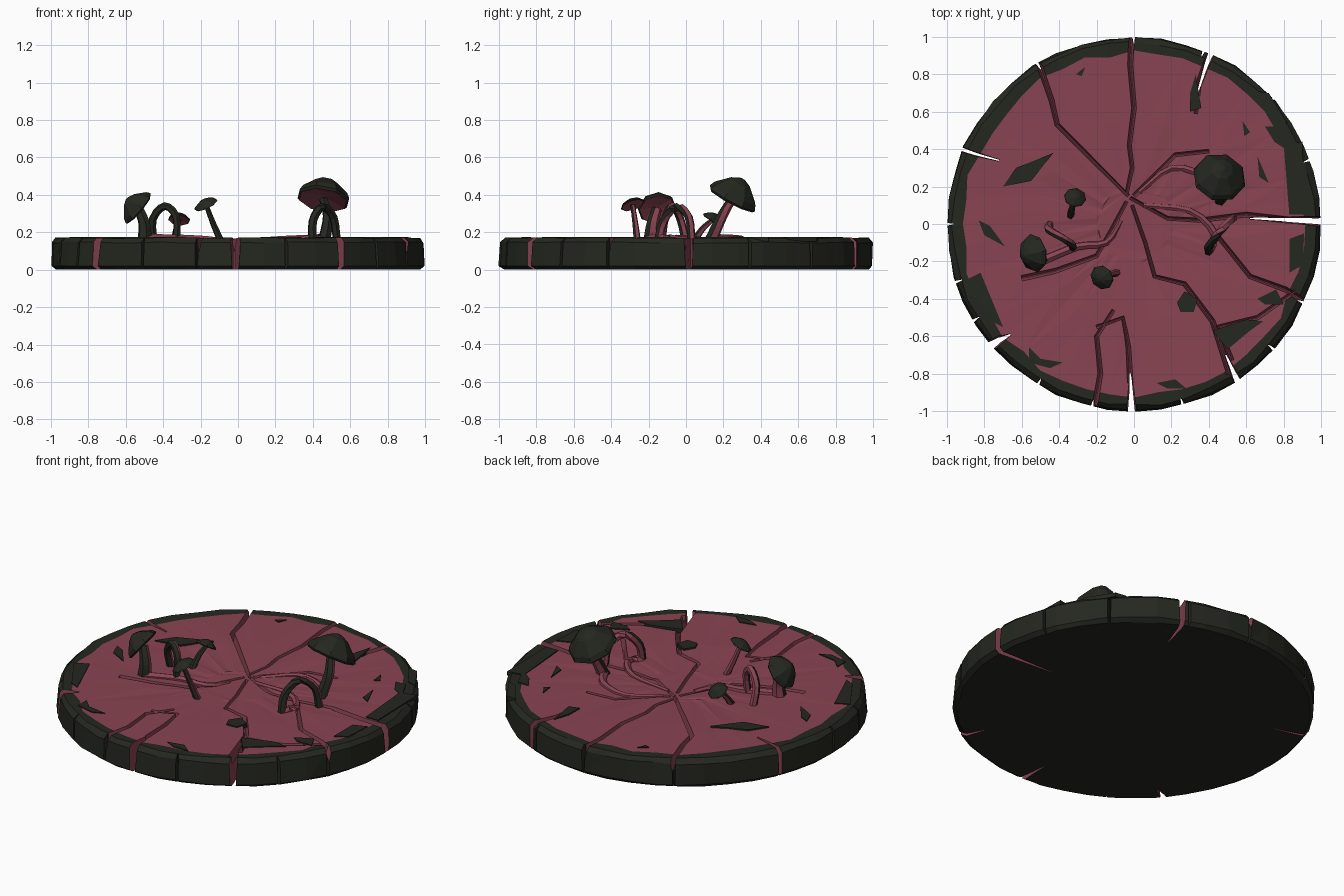
import bpy, bmesh, math, random
from mathutils import Vector

if "Cube" in bpy.data.objects:
    bpy.data.objects.remove(bpy.data.objects["Cube"])

random.seed(4)
TOP = 0.17


def material(name, rgb):
    m = bpy.data.materials.new(name)
    m.diffuse_color = (*rgb, 1)
    m.use_nodes = True
    m.node_tree.nodes["Principled BSDF"].inputs["Base Color"].default_value = m.diffuse_color
    return m


RED = material("red_flesh", (0.25, 0.058, 0.085))
DARK = material("dark_bark", (0.018, 0.02, 0.014))


def make(name, verts, faces, mats, slots=None):
    me = bpy.data.meshes.new(name)
    me.from_pydata([tuple(v) for v in verts], [], faces)
    for m in mats:
        me.materials.append(m)
    for p, s in zip(me.polygons, slots or [0] * len(faces)):
        p.material_index = s
    bm = bmesh.new()
    bm.from_mesh(me)
    bmesh.ops.recalc_face_normals(bm, faces=bm.faces)
    bm.to_mesh(me)
    bm.free()
    ob = bpy.data.objects.new(name, me)
    bpy.context.collection.objects.link(ob)
    return ob


def sweep(n_rings, k, cap_faces=True):
    """Faces joining n_rings consecutive rings of k vertices."""
    f = [(i * k + j, i * k + (j + 1) % k, (i + 1) * k + (j + 1) % k, (i + 1) * k + j)
         for i in range(n_rings - 1) for j in range(k)]
    if cap_faces:
        f += [tuple(range(k)), tuple(range((n_rings - 1) * k, n_rings * k))]
    return f


# --- round slab: rings from underside, up the rim, across the red top
N = 44
rings = [(0.975, 0.0, .005, 0), (1.0, 0.02, .006, 0), (0.995, 0.145, .006, .004),
         (0.97, TOP, .008, .003), (0.915, TOP, .018, .001), (0.55, 0.166, .03, .003),
         (0.2, 0.158, .02, .003)]
verts = []
for r, z, jr, jz in rings:
    for j in range(N):
        a = 2 * math.pi * j / N
        rr = r + random.uniform(-jr, jr)
        verts.append((rr * math.cos(a), rr * math.sin(a), z + random.uniform(-jz, jz)))
faces = sweep(len(rings), N)
slots = [0 if i // N < 4 else 1 for i in range(len(faces))]
slots[-2], slots[-1] = 0, 1
slab = make("cracked_slab", verts, faces, [DARK, RED], slots)
bm = bmesh.new()
bm.from_mesh(slab.data)
bmesh.ops.triangulate(bm, faces=[f for f in bm.faces if f.material_index == 1])
bm.to_mesh(slab.data)
bm.free()


# --- cracks: tapered V-grooves and through-notches cut along plan-view paths
def crack(path, w0, w1, floor, floor_ratio=0.15, mat=RED):
    pts = [Vector((x, y, 0)) for x, y in path]
    vs = []
    for i, p in enumerate(pts):
        d = (pts[min(i + 1, len(pts) - 1)] - pts[max(i - 1, 0)]).normalized()
        side = Vector((-d.y, d.x, 0))
        t = i / (len(pts) - 1)
        w = (w0 + (w1 - w0) * t) / 2
        for s, z, k in ((1, 0.23, 1.3), (-1, 0.23, 1.3),
                        (-1, floor, floor_ratio), (1, floor, floor_ratio)):
            vs.append(p + side * s * w * k + Vector((0, 0, z)))
    cut = make("crack_cutter", vs, sweep(len(pts), 4), [mat])
    mod = slab.modifiers.new("crack", 'BOOLEAN')
    mod.operation, mod.solver, mod.object = 'DIFFERENCE', 'EXACT', cut
    mod.material_mode = 'TRANSFER'
    bpy.context.view_layer.objects.active = slab
    bpy.ops.object.modifier_apply(modifier=mod.name)
    bpy.data.objects.remove(cut)


grooves = [
    [(-.01, 1.05), (-.02, .85), (0, .62), (-.025, .42), (-.01, .3), (-.04, .16)],
    [(-.53, .92), (-.44, .66), (-.41, .53), (-.25, .37), (-.13, .25), (-.03, .15)],
    [(.4, .9), (.35, .77), (.33, .59)],
    [(.85, .02), (.6, .05), (.35, .02), (.18, .03), (-.02, .14)],
    [(-.6, -.29), (-.42, -.25), (-.2, -.17), (-.12, -.03), (-.04, .12)],
    [(-.02, -.85), (-.03, -.66), (-.06, -.5), (-.2, -.55)],
    [(-.22, -1.03), (-.18, -.8), (-.2, -.6), (-.11, -.46)],
    [(.51, -.8), (.42, -.52), (.27, -.32), (.11, -.28), (.06, -.1), (-.01, .1)],
    [(.95, -.44), (.81, -.35), (.62, -.28), (.5, -.13), (.41, -.02)],
    [(.52, -.73), (.45, -.55), (.66, -.5), (.86, -.36)],
    [(.0, .15), (.1, .25), (.22, .37), (.4, .39)],
]
for g in grooves:
    crack(g, 0.04, 0.028, 0.10)
# open notches that split the rim right through
notches = [([(.45, 1.0), (.39, .86), (.34, .7)], .05), ([(1.06, .01), (.82, .022), (.62, .03)], .05),
           ([(-.99, .425), (-.85, .375), (-.72, .34)], .03), ([(-.8, -.67), (-.72, -.62), (-.66, -.59)], .07),
           ([(-.015, -1.05), (-.015, -.93), (-.02, -.8)], .06), ([(.57, -.88), (.53, -.79), (.49, -.7)], .05)]
for path, w in notches:
    crack(path, w, 0.008, -0.05, 0.6)
# shallow seams between rim blocks
for deg in (20, 42, 68, 90, 121, 180, 198, 211, 239, 257, 285, 318, 335):
    c, s = math.cos(math.radians(deg)), math.sin(math.radians(deg))
    crack([(1.04 * c, 1.04 * s), (.965 * c, .965 * s)], .035, .004, -.05, .6, DARK)

# --- dark bark flakes lying on the red top
flakes = [
    [(-.7, .2), (-.63, .3), (-.43, .38), (-.55, .23)], [(-.83, .02), (-.77, -.01), (-.69, -.12), (-.8, -.06)],
    [(-.56, -.66), (-.5, -.72), (-.38, -.74), (-.45, -.77), (-.56, -.74)], [(-.31, .8), (-.26, .84), (-.28, .79)],
    [(.42, -.57), (.6, -.51), (.69, -.52), (.62, -.57), (.5, -.67)], [(.23, -.42), (.27, -.36), (.34, -.4), (.32, -.47), (.25, -.47)],
    [(.12, -.85), (.22, -.83), (.28, -.88), (.18, -.88)], [(.66, -.4), (.76, -.35), (.8, -.43), (.7, -.43)],
    [(.3, .6), (.3, .7), (.33, .8), (.36, .62)], [(.65, .71), (.72, .7), (.82, .54), (.76, .56)],
    [(.7, .52), (.75, .44), (.84, .38), (.77, .52)], [(.58, .55), (.62, .49), (.59, .47)],
    [(.66, .36), (.72, .22), (.67, .25)], [(.8, .42), (.9, .44), (.91, .05), (.83, .05)],
    [(.83, -.08), (.91, -.05), (.9, -.22), (.83, -.26)], [(-.9, -.3), (-.82, -.26), (-.7, -.55), (-.76, -.52)],
]
vs, fs = [], []
for f in flakes:
    b, k = len(vs), len(f)
    vs += [(x, y, .150) for x, y in f] + [(x, y, .175) for x, y in f]
    fs += [tuple(b + i for i in q) for q in sweep(2, k)]
make("bark_flakes", vs, fs, [DARK])


# --- tubes for stems, arches and roots
def tube(name, path, r0, r1, mat, k=6, samples=9):
    p = [Vector(q) for q in path]
    p = [2 * p[0] - p[1]] + p + [2 * p[-1] - p[-2]]
    pts = []
    for i in range(samples + 1):          # smooth path through the points
        u = i / samples * (len(p) - 3)
        n = min(int(u), len(p) - 4)
        t = u - n
        a, b, c, d = p[n:n + 4]
        pts.append(.5 * (2 * b + (c - a) * t + (2 * a - 5 * b + 4 * c - d) * t ** 2
                         + (3 * b - a - 3 * c + d) * t ** 3))
    vs = []
    for i, q in enumerate(pts):
        d = (pts[min(i + 1, samples)] - pts[max(i - 1, 0)]).normalized()
        u = d.cross(Vector((.3, 1, .1))).normalized()
        v = d.cross(u)
        r = r0 + (r1 - r0) * i / samples
        vs += [q + r * (u * math.cos(2 * math.pi * j / k) + v * math.sin(2 * math.pi * j / k)) for j in range(k)]
    faces = sweep(len(pts), k)
    # one flank of each tube is bark, the rest flesh
    slots = [1 if mat is None and i % k in (0, 1, 2) else 0 for i in range(len(faces))]
    make(name, vs, faces, [mat or RED, DARK], slots)


# --- mushrooms: faceted dark cap with red underside on a bent stem
def mushroom(name, base, bend, centre, axis, r, h, stem_r, k=8):
    tube(name + "_stem", [base, bend, centre], stem_r * 1.25, stem_r * .8, None)
    q = Vector(axis).to_track_quat('Z', 'Y')
    prof = [(.15, .12 * h), (.92, -.04 * h), (1, .06 * h), (.9, .3 * h), (.42, .82 * h), (.1, h)]
    vs = [Vector(centre) + q @ Vector((s * r * math.cos(a), s * r * math.sin(a), z))
          for s, z in prof for a in [2 * math.pi * j / k for j in range(k)]]
    faces = sweep(len(prof), k)
    slots = [1 if i < k else 0 for i in range(len(faces))]
    slots[-2] = 1
    make(name + "_cap", vs, faces, [DARK, RED], slots)


mushroom("large_mushroom", (.46, .13, .15), (.48, .19, .28), (.455, .245, .375), (.15, .46, .87), .145, .125, .028)
mushroom("left_mushroom", (-.5, -.19, .15), (-.5, -.18, .24), (-.53, -.155, .325), (-.72, -.15, .6), .105, .085, .032)
mushroom("thin_mushroom", (-.09, -.26, .15), (-.13, -.27, .24), (-.17, -.285, .345), (-.4, -.3, .85), .068, .035, .016)
mushroom("small_mushroom", (-.34, .04, .15), (-.33, .09, .22), (-.315, .14, .265), (.1, .5, .85), .06, .04, .016)

# arched tendrils
tube("right_arch", [(.40, -.15, .14), (.40, -.12, .26), (.45, -.05, .335), (.51, .015, .28), (.53, .03, .14)], .024, .022, None, samples=12)
tube("left_arch", [(-.45, 0, .14), (-.455, -.03, .27), (-.39, -.07, .34), (-.33, -.11, .28), (-.33, -.13, .14)], .022, .02, None, samples=12)

# low roots half sunk into the top
for i, path in enumerate([
        [(-.5, -.2, .165), (-.3, -.12, .165), (-.15, -.1, .16), (-.07, .02, .15)],
        [(.4, -.14, .165), (.43, -.05, .165), (.3, .07, .16), (.05, .1, .15)],
        [(.46, .13, .165), (.38, .25, .165), (.2, .3, .16), (.03, .17, .15)]]):
    tube(f"root_{i + 1}", path, .026, .014, RED)
